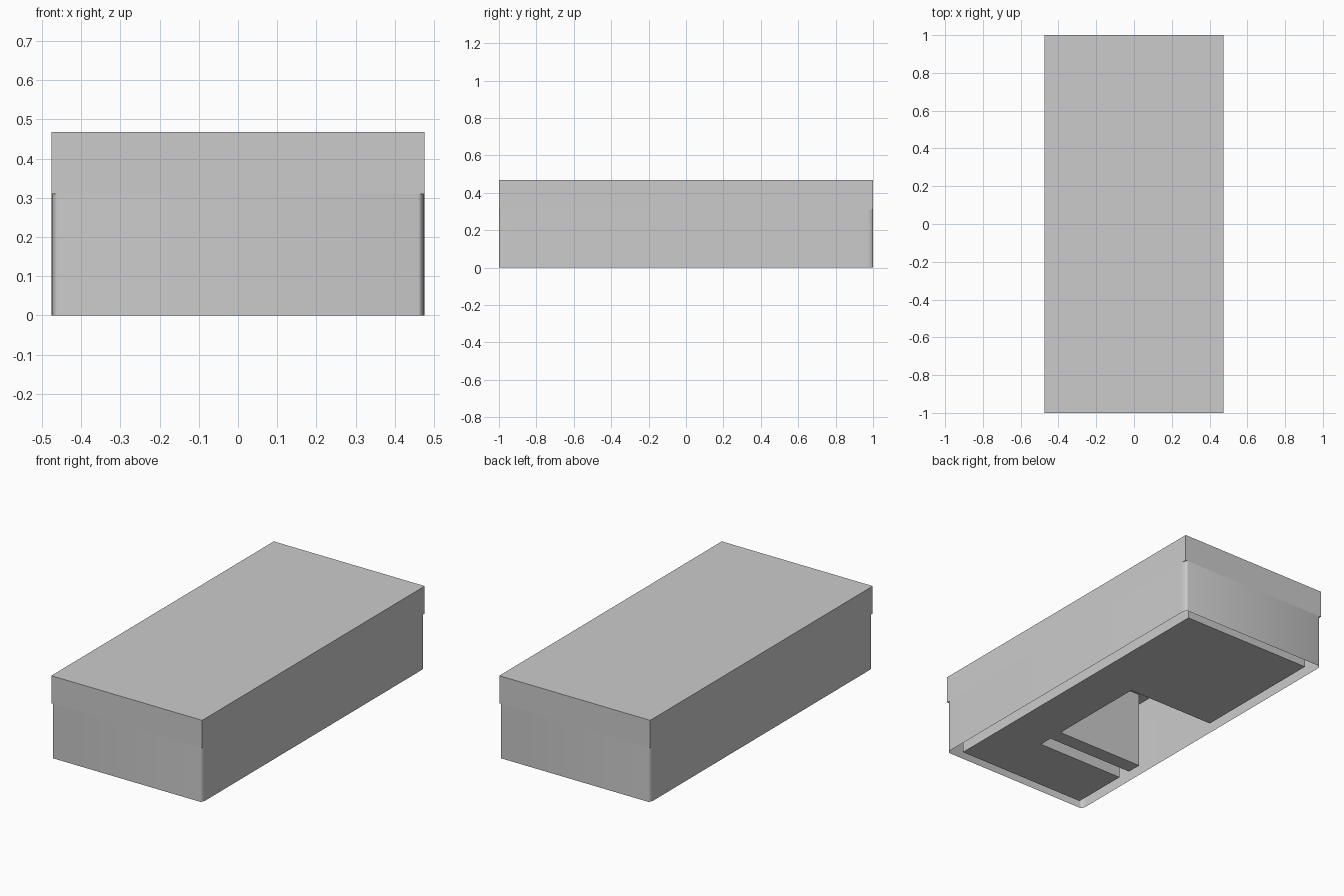
import bpy, bmesh, math

if "Cube" in bpy.data.objects:
    bpy.data.objects.remove(bpy.data.objects["Cube"])

HX, HY, TOP = 0.475, 1.0, 0.467   # outer half sizes and height
LEDGE, CEIL = 0.31, 0.44          # where the corners turn round, inner ceiling


def finish(name, bm, smooth=False):
    bmesh.ops.remove_doubles(bm, verts=bm.verts, dist=1e-5)
    bmesh.ops.recalc_face_normals(bm, faces=bm.faces)
    me = bpy.data.meshes.new(name)
    bm.to_mesh(me)
    bm.free()
    ob = bpy.data.objects.new(name, me)
    bpy.context.collection.objects.link(ob)
    if smooth:
        bpy.ops.object.select_all(action='DESELECT')
        ob.select_set(True)
        bpy.context.view_layer.objects.active = ob
        bpy.ops.object.shade_smooth_by_angle(angle=math.radians(40))
    return ob


def walls(bm, outline, z0, z1):
    """Vertical walls along a closed outline; returns both rings."""
    lo = [bm.verts.new((x, y, z0)) for x, y in outline]
    hi = [bm.verts.new((x, y, z1)) for x, y in outline]
    n = len(outline)
    for i in range(n):
        j = (i + 1) % n
        bm.faces.new((lo[i], lo[j], hi[j], hi[i]))
    return lo, hi


# Outer shell: square-cornered upper band over a skirt with eased corners
bm = bmesh.new()
square = [(HX, HY), (-HX, HY), (-HX, -HY), (HX, -HY)]
_, rim = walls(bm, square, LEDGE, TOP)
bm.faces.new(rim)

RX, RY, STEPS = 0.015, 0.035, 6
skirt = []
for k, (cx, cy) in enumerate(square):
    sx, sy = math.copysign(1, cx), math.copysign(1, cy)
    arc = []
    for i in range(STEPS + 1):
        a = math.pi / 2 * i / STEPS
        arc.append((cx - sx * RX * (1 - math.cos(a)), cy - sy * RY * (1 - math.sin(a))))
    if k % 2:
        arc.reverse()
    skirt += arc
    # small ledge under the square corner
    bm.faces.new([bm.verts.new((x, y, LEDGE)) for x, y in [(cx, cy)] + arc])
walls(bm, skirt, 0, LEDGE)
finish("outer_shell", bm, smooth=True)

# Inner core: block hanging inside the shell, with a slot and a wide notch on one side
X, Y, NX = 0.41, 0.945, 0.143
core = [(X, -Y), (X, Y), (-X, Y), (-X, 0.147), (NX, 0.147), (NX, -0.445),
        (-X, -0.445), (-X, -0.53), (NX, -0.53), (NX, -0.61), (-X, -0.61), (-X, -Y)]
bm = bmesh.new()
floor, _ = walls(bm, core, 0, CEIL)
bm.faces.new(floor)
finish("inner_core", bm)

# Inner ceiling above the core
bm = bmesh.new()
bm.faces.new([bm.verts.new((x, y, CEIL)) for x, y in square])
finish("inner_ceiling", bm)
